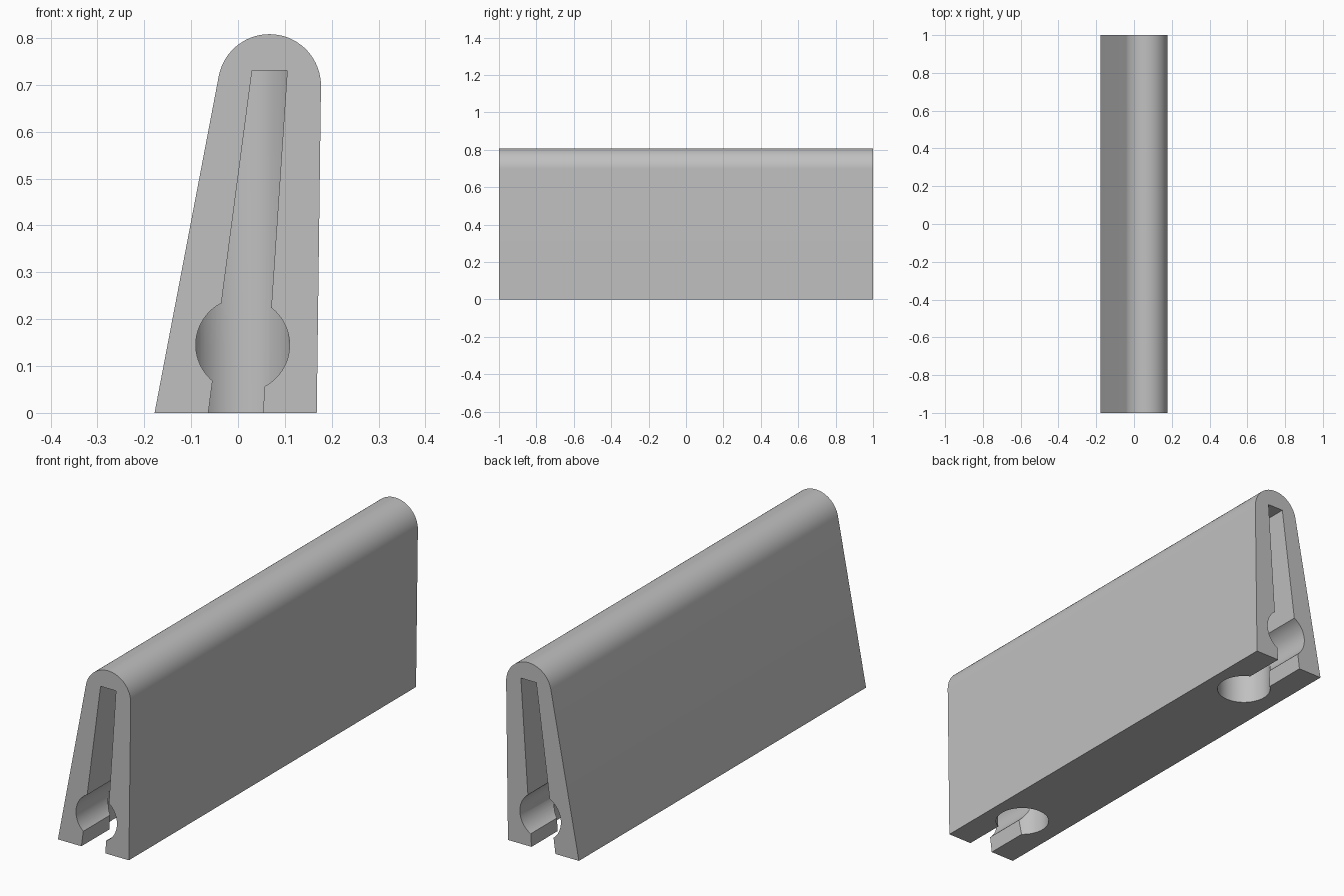
import bpy
import bmesh
from math import radians, cos, sin
from mathutils import Vector

cube = bpy.data.objects.get("Cube")
if cube:
    bpy.data.objects.remove(cube, do_unlink=True)

grey = bpy.data.materials.new("plain grey")
grey.use_nodes = True
colour = (0.53, 0.53, 0.53, 1)
grey.diffuse_color = colour
grey.node_tree.nodes["Principled BSDF"].inputs["Base Color"].default_value = colour


def arc(cx, cy, r, start, end, steps=32):
    """Points along a circular arc, angles in degrees."""
    angles = [radians(start + (end - start) * i / steps) for i in range(steps + 1)]
    return [(cx + r * cos(a), cy + r * sin(a)) for a in angles]


def prism(name, points, axis, low, high):
    """Extrude a closed outline along y (points are x, z) or z (points are x, y)."""
    bm = bmesh.new()
    place = (lambda p: (p[0], low, p[1])) if axis == "y" else (lambda p: (p[0], p[1], low))
    face = bm.faces.new([bm.verts.new(place(p)) for p in points])
    extruded = bmesh.ops.extrude_face_region(bm, geom=[face])["geom"]
    offset = Vector((0, high - low, 0)) if axis == "y" else Vector((0, 0, high - low))
    bmesh.ops.translate(bm, vec=offset,
                        verts=[g for g in extruded if isinstance(g, bmesh.types.BMVert)])
    bmesh.ops.recalc_face_normals(bm, faces=bm.faces)
    mesh = bpy.data.meshes.new(name)
    bm.to_mesh(mesh)
    bm.free()
    mesh.materials.append(grey)
    obj = bpy.data.objects.new(name, mesh)
    bpy.context.collection.objects.link(obj)
    return obj


def combine(target, tool, operation):
    """Apply a boolean and discard the tool."""
    mod = target.modifiers.new("cut", "BOOLEAN")
    mod.operation = operation
    mod.solver = "EXACT"
    mod.object = tool
    bpy.context.view_layer.objects.active = target
    bpy.ops.object.modifier_apply(modifier=mod.name)
    bpy.data.objects.remove(tool, do_unlink=True)


# Tapered body with a rounded top edge
body = prism("tapered_body",
             [(-0.178, 0), (0.168, 0)] + arc(0.067, 0.698, 0.11, 0, 169),
             "y", -1, 1)

# Keyhole outline: tapering slot with a round bore near the bottom
slot = ([(-0.07, -0.05), (0.05, -0.05)]
        + arc(0.01, 0.145, 0.1, -62, 52.5)
        + [(0.105, 0.73), (0.03, 0.73)]
        + arc(0.01, 0.145, 0.1, 117, 230))

HOLE_X, HOLE_Y, HOLE_R = 0.005, 0.72, 0.11
for side in (-1, 1):
    # Slot from the end face, finished by a rounded inner wall
    cutter = prism("slot_cutter", slot, "y", *sorted((side * 1.1, side * 0.5)))
    plan = ([(HOLE_X - HOLE_R, 1.2 * side), (HOLE_X + HOLE_R, 1.2 * side)]
            + arc(HOLE_X, HOLE_Y * side, HOLE_R, 0, -180 * side))
    limit = prism("slot_limit", plan, "z", -0.2, 0.9)
    combine(cutter, limit, "INTERSECT")
    combine(body, cutter, "DIFFERENCE")

    # Round hole up from the underside
    circle = arc(HOLE_X, HOLE_Y * side, HOLE_R, 0, 360, 64)[:-1]
    combine(body, prism("hole_cutter", circle, "z", -0.1, 0.145), "DIFFERENCE")

bpy.ops.object.select_all(action="DESELECT")
body.select_set(True)
bpy.context.view_layer.objects.active = body
bpy.ops.object.shade_smooth_by_angle(angle=radians(25))
